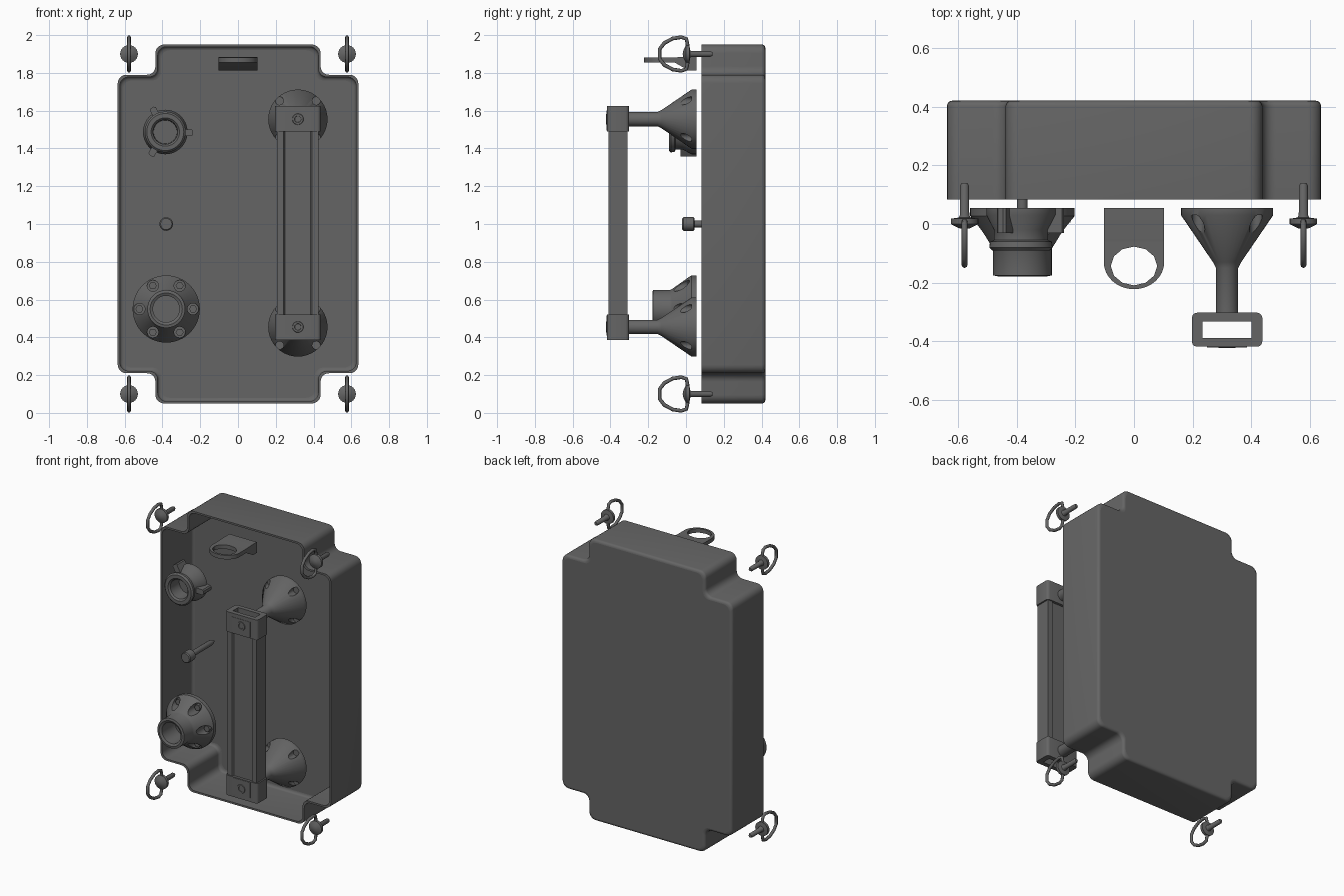
import bpy, bmesh
from math import pi, sin, cos, radians
from mathutils import Vector, Matrix

if "Cube" in bpy.data.objects:
    bpy.data.objects.remove(bpy.data.objects["Cube"])

dark = bpy.data.materials.new('dark_grey')
dark.diffuse_color = (.13, .13, .13, 1)
dark.use_nodes = True
dark.node_tree.nodes["Principled BSDF"].inputs["Base Color"].default_value = dark.diffuse_color


def finish(name, bm, angle=35):
    bmesh.ops.recalc_face_normals(bm, faces=bm.faces)
    me = bpy.data.meshes.new(name)
    bm.to_mesh(me)
    bm.free()
    me.materials.append(dark)
    ob = bpy.data.objects.new(name, me)
    bpy.context.collection.objects.link(ob)
    smooth(ob, angle)
    return ob


def activate(ob):
    bpy.ops.object.select_all(action='DESELECT')
    ob.select_set(True)
    bpy.context.view_layer.objects.active = ob


def smooth(ob, angle=35):
    activate(ob)
    bpy.ops.object.shade_smooth_by_angle(angle=radians(angle))


def bridge(bm, a, b):
    for i in range(len(a)):
        j = (i + 1) % len(a)
        bm.faces.new((a[i], a[j], b[j], b[i]))


def lathe(name, profile, x, z, n=32):
    """Turn (radius, y) points about the y axis through (x, z)."""
    bm = bmesh.new()
    rings = [[bm.verts.new((x + r * cos(2 * pi * i / n), y, z + r * sin(2 * pi * i / n)))
              for i in range(n)] for r, y in profile]
    for a, b in zip(rings, rings[1:]):
        bridge(bm, a, b)
    bmesh.ops.remove_doubles(bm, verts=bm.verts, dist=1e-5)
    return finish(name, bm)


def rod(name, r, y0, y1, x, z, n=24):
    return lathe(name, [(0, y0), (r, y0), (r, y1), (0, y1)], x, z, n)


def fillet(pts, r, n=5):
    """Round every corner of a closed right-angled 2D outline."""
    out = []
    for i, p in enumerate(pts):
        p = Vector(p)
        a = p + (Vector(pts[i - 1]) - p).normalized() * r
        b = p + (Vector(pts[(i + 1) % len(pts)]) - p).normalized() * r
        c = a + b - p
        for k in range(n + 1):
            t = k / n * pi / 2
            out.append(c + (a - c) * cos(t) + (b - c) * sin(t))
    return out


def prism(name, pts, axis, lo, hi):
    """Extrude a 2D outline along axis: y uses (x,z), z uses (x,y), x uses (y,z)."""
    place = {'x': lambda p, d: (d, p[0], p[1]), 'y': lambda p, d: (p[0], d, p[1]),
             'z': lambda p, d: (p[0], p[1], d)}[axis]
    bm = bmesh.new()
    a = [bm.verts.new(place(p, lo)) for p in pts]
    b = [bm.verts.new(place(p, hi)) for p in pts]
    bm.faces.new(a)
    bm.faces.new(b)
    bridge(bm, a, b)
    return finish(name, bm)


def rect(x0, x1, y0, y1):
    return [(x0, y0), (x1, y0), (x1, y1), (x0, y1)]


def cut(ob, cutter):
    m = ob.modifiers.new('cut', 'BOOLEAN')
    m.object = cutter
    m.operation = 'DIFFERENCE'
    m.solver = 'EXACT'
    activate(ob)
    bpy.ops.object.modifier_apply(modifier=m.name)
    bpy.data.objects.remove(cutter)
    smooth(ob)


def pockets(ob, x, z, radius, size, count, start, bolt=None):
    """Round pockets cut into a cone, optionally each with a bolt."""
    for k in range(count):
        a = start + k * 2 * pi / count
        px, pz = x + radius * cos(a), z + radius * sin(a)
        cut(ob, rod('pocket_cutter', size, -.2, .03, px, pz, 16))
        if bolt:
            rod(bolt, size * .7, .005, .04, px, pz, 6)


# Open-fronted housing: notched outline lofted to a rounded back edge, thin walls
def housing_ring(bm, inset, y):
    q = [(.637, .79), (.437, .79), (.437, .95)]
    q = [(x - inset, z - inset) for x, z in q]
    full = (q + [(-x, z) for x, z in reversed(q)] + [(-x, -z) for x, z in q]
            + [(x, -z) for x, z in reversed(q)])
    return [bm.verts.new((p[0], y, p[1] + 1)) for p in fillet(full, .045)]


bm = bmesh.new()
r, wall = .018, .012
arc = [k * pi / 8 for k in range(5)]
rings = [housing_ring(bm, wall + r * (1 - cos(t)), .42 - wall - r + r * sin(t)) for t in reversed(arc)]
rings += [housing_ring(bm, wall, .083), housing_ring(bm, 0, .083)]
rings += [housing_ring(bm, r * (1 - cos(t)), .42 - r + r * sin(t)) for t in arc]
for a, b in zip(rings, rings[1:]):
    bridge(bm, a, b)
panels = [bm.faces.new(rings[0]), bm.faces.new(rings[-1])]
shell = finish('housing_shell', bm)
for f in sorted(shell.data.polygons, key=lambda f: f.area)[-2:]:
    f.use_smooth = False

# Flanged outlet, lower left
outlet = lathe('outlet_flange', [(0, .055), (.178, .055), (.178, .028), (.105, -.075), (.1, -.085),
                                 (.1, -.175), (.085, -.178), (.07, -.17), (.07, -.03), (0, -.03)],
               -.38, .55, 48)
pockets(outlet, -.38, .55, .142, .03, 6, 0, 'outlet_bolt')

# Coupling with three lugs, upper left
cx, cz = -.385, 1.487
lathe('coupling', [(0, .055), (.118, .055), (.118, .03), (.092, -.02), (.092, -.055), (.105, -.06),
                   (.108, -.08), (.098, -.09), (.075, -.09), (.065, -.08), (.062, .01), (0, .01)],
      cx, cz, 40)
for k in range(3):
    lug = prism('coupling_lug', [(.08, -.018), (.14, -.018), (.147, -.01), (.147, .01), (.14, .018), (.08, .018)],
                'y', -.03, .055)
    lug.data.transform(Matrix.Translation((cx, 0, cz)) @ Matrix.Rotation(-k * 2 * pi / 3 + .03, 4, 'Y'))

# Push pin, middle left
lathe('push_pin', [(0, -.02), (.03, -.02), (.036, -.014), (.036, .04), (.03, .046), (.018, .046),
                   (.018, .25), (.008, .28), (0, .28)], -.38, 1.0, 20)

# Hanging eye at the top: flat ring on a wedge base
eye = [(.103, .0), (.103, -.13)]
eye += [(.103 * cos(t), -.13 - .092 * sin(t)) for t in [k * pi / 16 for k in range(1, 16)]]
eye += [(-.103, -.13), (-.103, .0)]
plate = prism('hanging_eye', eye, 'z', 1.855, 1.882)
hole = [(.079 * cos(2 * pi * k / 12), -.143 + .066 * sin(2 * pi * k / 12)) for k in range(12)]
cut(plate, prism('eye_cutter', hole, 'z', 1.8, 1.95))
prism('hanging_eye_base', [(-.06, 1.855), (-.06, 1.882), (.0, 1.885), (.055, 1.885), (.055, 1.812),
                           (.015, 1.812)], 'x', -.103, .103)

# Handle: two cone standoffs with hollow end caps
hx, hy = .317, -.36
slot = rect(hx - .083, hx + .083, hy - .028, hy + .028)
for zc, s in ((1.555, 1), (.455, -1)):
    cone = lathe('handle_standoff', [(0, .055), (.157, .055), (.157, .03), (.048, -.13), (.038, -.15),
                                     (.038, -.32), (0, -.32)], hx, zc, 40)
    pockets(cone, hx, zc, .138, .022, 4, pi / 4)
    z0, z1 = sorted((zc - s * .065, zc + s * .07))
    cap = prism('handle_cap', fillet(rect(hx - .12, hx + .12, hy - .058, hy + .058), .018, 3), 'z', z0, z1)
    cut(cap, prism('slot_cutter', slot, 'z', z0 - .1, z1 + .1))
    b0, b1 = sorted((zc - s * .06, zc + s * .045))
    prism('cap_boss', rect(hx - .068, hx + .068, b0, b1), 'y', -.42, -.41)
    lathe('cap_screw', [(0, -.415), (.014, -.415), (.018, -.423), (.028, -.423), (.031, -.418),
                        (.031, -.41), (0, -.41)], hx, zc, 20)

# Handle grip: hollow rail profile with recessed middle panels
half = [(-.11, -.05), (-.075, -.05), (-.068, -.04), (.068, -.04), (.075, -.05), (.11, -.05)]
prof = [(hx + x, hy + y) for x, y in half] + [(hx - x, hy - y) for x, y in half]
grip = prism('handle_grip', prof, 'z', .51, 1.5)
cut(grip, prism('grip_cutter', slot, 'z', .4, 1.6))

# Quarter-turn fasteners with wire loops at the corners
loop = [(.005, .0), (.008, .05), (.002, .08), (-.025, .089), (-.07, .082), (-.115, .058), (-.14, .025)]
for x in (-.577, .577):
    for z in (.1, 1.9):
        lathe('fastener', [(0, -.018), (.02, -.014), (.047, 0), (.047, .018), (.02, .022),
                           (.016, .03), (.015, .13), (.01, .14), (0, .14)], x, z, 24)
        cu = bpy.data.curves.new('fastener_loop', 'CURVE')
        cu.dimensions, cu.bevel_depth, cu.bevel_resolution = '3D', .01, 2
        cu.materials.append(dark)
        sp = cu.splines.new('POLY')
        pts = loop + [(y, -d) for y, d in reversed(loop[1:])]
        sp.points.add(len(pts) - 1)
        for p, (y, d) in zip(sp.points, pts):
            p.co = (x, y, z + d, 1)
        sp.use_cyclic_u = sp.use_smooth = True
        bpy.context.collection.objects.link(bpy.data.objects.new('fastener_loop', cu))
